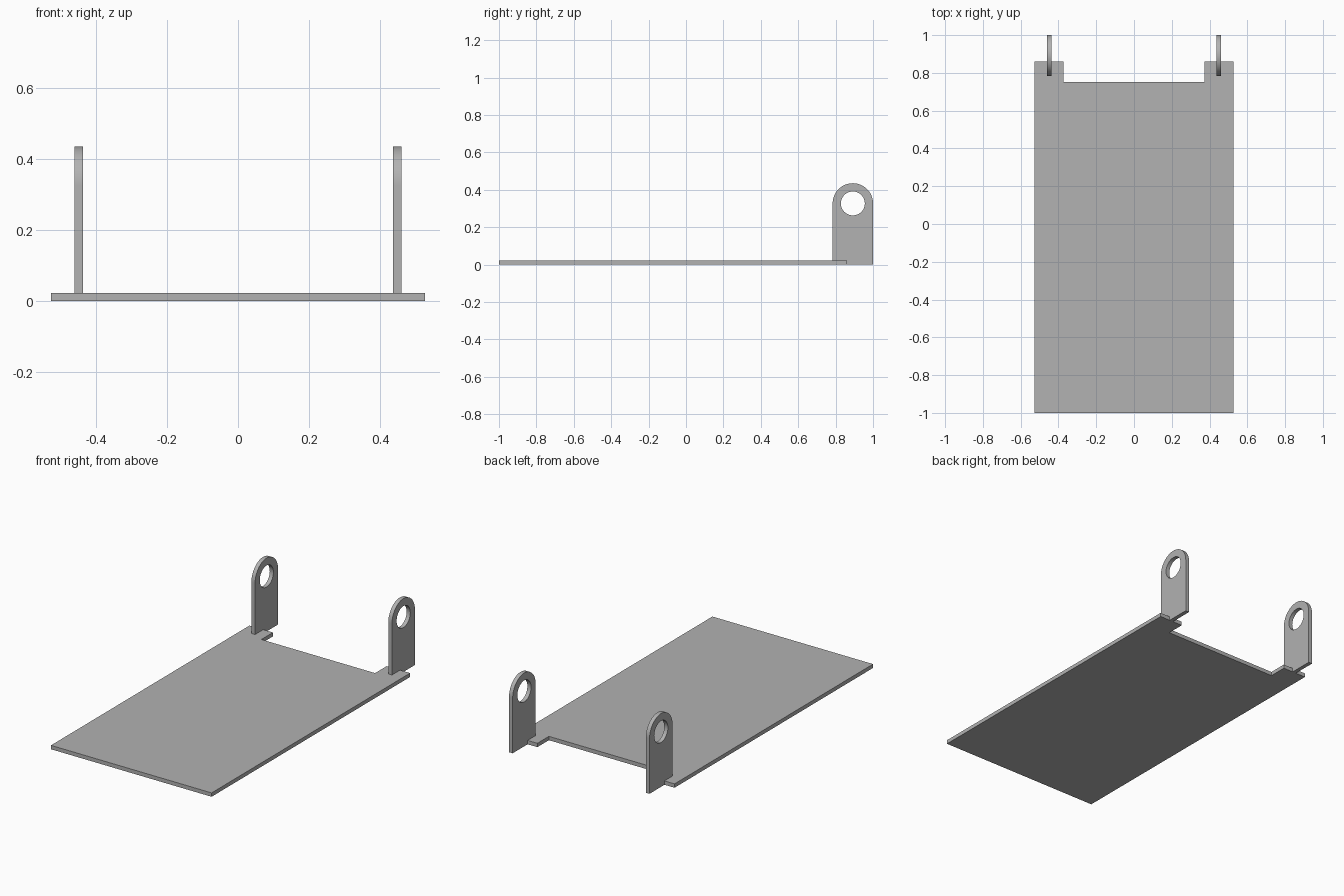
import bpy
import bmesh
from math import cos, sin, pi
from mathutils import Vector

cube = bpy.data.objects.get("Cube")
if cube:
    bpy.data.objects.remove(cube, do_unlink=True)

grey = bpy.data.materials.new("plain grey")
grey.use_nodes = True
colour = (0.445, 0.445, 0.445, 1)
grey.diffuse_color = colour
grey.node_tree.nodes["Principled BSDF"].inputs["Base Color"].default_value = colour


def arc(cy, cz, radius, start, end, steps):
    return [(cy + radius * cos(start + (end - start) * i / steps),
             cz + radius * sin(start + (end - start) * i / steps))
            for i in range(steps + 1)]


def extrude_loops(name, loops, place, depth):
    """Fill flat closed loops (inner loops become holes) and extrude them."""
    bm = bmesh.new()
    for loop in loops:
        verts = [bm.verts.new(place(*p)) for p in loop]
        for a, b in zip(verts, verts[1:] + verts[:1]):
            bm.edges.new((a, b))
    bmesh.ops.triangle_fill(bm, edges=bm.edges[:], use_beauty=True)
    result = bmesh.ops.extrude_face_region(bm, geom=bm.faces[:], use_keep_orig=True)
    moved = [g for g in result["geom"] if isinstance(g, bmesh.types.BMVert)]
    bmesh.ops.translate(bm, verts=moved, vec=Vector(depth))
    bmesh.ops.recalc_face_normals(bm, faces=bm.faces[:])
    mesh = bpy.data.meshes.new(name)
    bm.to_mesh(mesh)
    bm.free()
    mesh.materials.append(grey)
    obj = bpy.data.objects.new(name, mesh)
    bpy.context.collection.objects.link(obj)
    bpy.ops.object.select_all(action="DESELECT")
    obj.select_set(True)
    bpy.context.view_layer.objects.active = obj
    bpy.ops.object.shade_smooth_by_angle(angle=pi / 6)
    return obj


# Base plate with a wide notch leaving two tabs at the back
half_width, tab_inner, tab_end, notch_y = 0.527, 0.373, 0.86, 0.752
right_half = [(half_width, -1), (half_width, tab_end),
              (tab_inner, tab_end), (tab_inner, notch_y)]
outline = right_half + [(-x, y) for x, y in reversed(right_half)]
extrude_loops("base_plate", [outline], lambda x, y: (x, y, 0), (0, 0, 0.023))

# Upright round-topped lugs, each with a pin hole
lug_y, hole_z, lug_radius, hole_radius = 0.892, 0.327, 0.108, 0.064
lug_outline = ([(lug_y - lug_radius, 0), (lug_y + lug_radius, 0)]
               + arc(lug_y, hole_z, lug_radius, 0, pi, 32))
hole = arc(lug_y, hole_z, hole_radius, 0, 2 * pi, 48)[:-1]
for name, side in (("left_lug", 1), ("right_lug", -1)):
    extrude_loops(name, [lug_outline, hole],
                  lambda y, z: (side * 0.449 - 0.012, y, z), (0.024, 0, 0))
